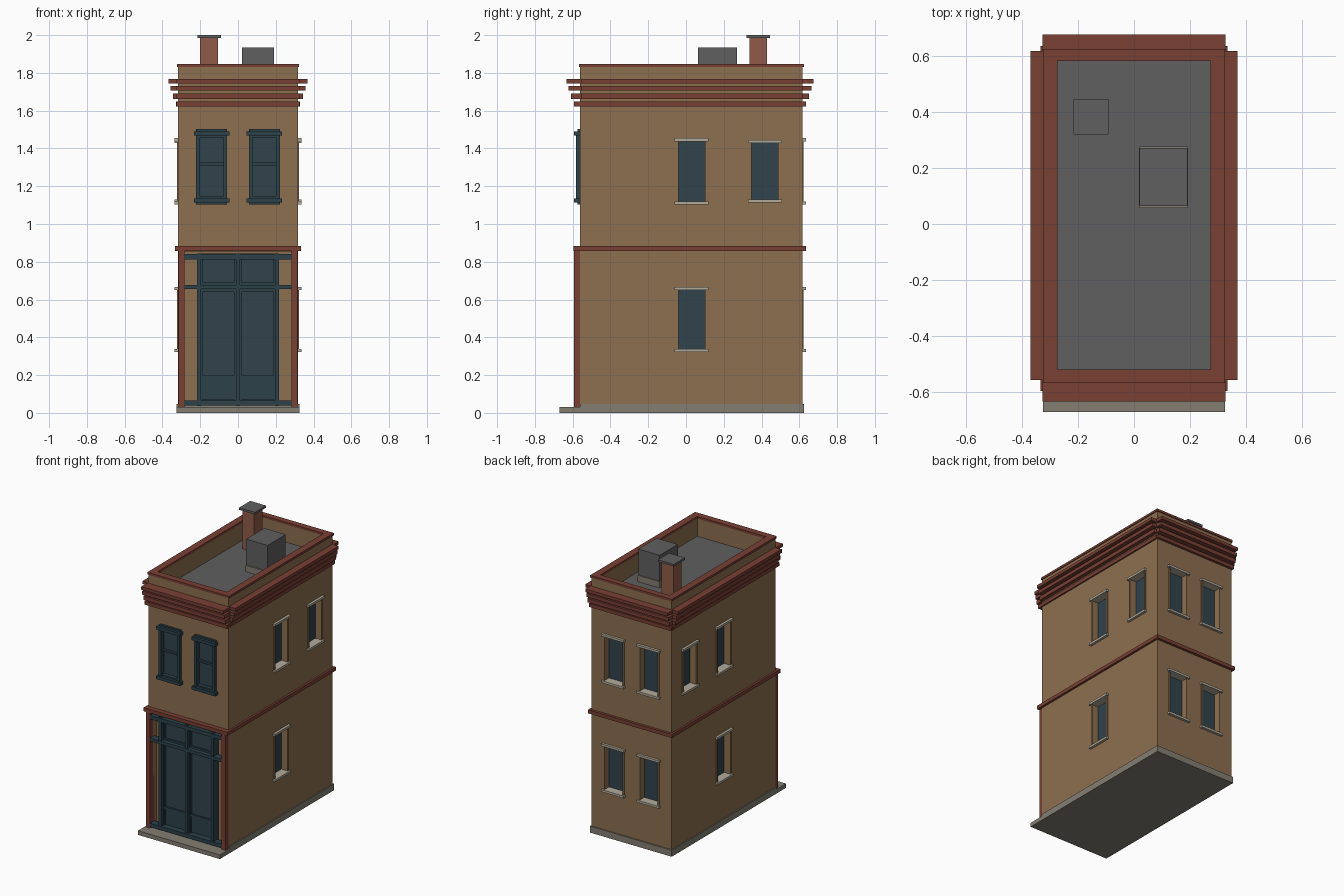
import bpy
import bmesh
from mathutils import Matrix, Vector

old = bpy.data.objects.get("Cube")
if old:
    bpy.data.objects.remove(old, do_unlink=True)


def material(name, r, g, b):
    m = bpy.data.materials.new(name)
    m.use_nodes = True
    m.diffuse_color = (r, g, b, 1)
    m.node_tree.nodes["Principled BSDF"].inputs["Base Color"].default_value = (r, g, b, 1)
    return m


TAN = material("tan wall", .27, .16, .08)
RED = material("brick red trim", .19, .05, .034)
TEAL = material("dark teal paint", .025, .053, .068)
GLASS = material("window glass", .03, .056, .07)
ROOF = material("roof grey", .115, .115, .115)
STONE = material("base stone", .23, .21, .17)
CREAM = material("pale stone trim", .45, .41, .33)
BRICK = material("chimney brick", .28, .105, .065)


def boxes(name, mat, *spans):
    """One object made of boxes, each given as (x0, x1, y0, y1, z0, z1)."""
    bm = bmesh.new()
    for x0, x1, y0, y1, z0, z1 in spans:
        centre = Vector((x0 + x1, y0 + y1, z0 + z1)) / 2
        size = (abs(x1 - x0), abs(y1 - y0), abs(z1 - z0), 1)
        bmesh.ops.create_cube(bm, size=1, matrix=Matrix.Translation(centre) @ Matrix.Diagonal(size))
    mesh = bpy.data.meshes.new(name)
    bm.to_mesh(mesh)
    bm.free()
    mesh.materials.append(mat)
    ob = bpy.data.objects.new(name, mesh)
    bpy.context.collection.objects.link(ob)
    return ob


# Main extents
W, FRONT, BACK = .318, -.56, .617
FLOOR, TOP, DEEP = 1.70, 1.83, .05
openings = [(-.273, .273, -.518, .58, FLOOR, 2),      # roof well
            (-.283, .283, -.7, -.52, .03, .855)]      # shopfront recess


def wall_span(face, u0, u1, d0, d1, z0, z1):
    """Box on a wall: u runs along it, d is the distance outward from it."""
    if face == "back":
        return (u0, u1, BACK + d0, BACK + d1, z0, z1)
    if face == "front":
        return (u0, u1, FRONT - d1, FRONT - d0, z0, z1)
    s = 1 if face == "left" else -1
    return (s * (W + d0), s * (W + d1), u0, u1, z0, z1)


def stone_window(name, face, u, z0, z1):
    """Recessed window with pale sill and lintel and tan jambs."""
    h = .083
    openings.append(wall_span(face, u - h, u + h, -DEEP, .1, z0, z1))
    boxes(name + "_glass", GLASS, wall_span(face, u - h, u + h, -DEEP, -DEEP + .006, z0, z1))
    boxes(name + "_jambs", TAN, *[wall_span(face, u + s * h, u + s * (h - .013), -DEEP, .006, z0, z1)
                                  for s in (-1, 1)])
    boxes(name + "_sill_and_lintel", CREAM,
          wall_span(face, u - h - .007, u + h + .007, -DEEP, .018, z0 - .008, z0 + .008),
          wall_span(face, u - h - .007, u + h + .007, -DEEP, .018, z1 - .008, z1 + .008))


def sash_window(name, u, z0, z1):
    """Painted front window with a frame, middle rail, sill and lintel."""
    h = .082
    openings.append(wall_span("front", u - h, u + h, -.035, .1, z0, z1))
    boxes(name + "_glass", GLASS, wall_span("front", u - h, u + h, -.035, -.012, z0, z1))
    parts = [wall_span("front", u + s * h, u + s * (h - .02), -.03, .022, z0, z1) for s in (-1, 1)]
    for z in (z0, z1):
        parts.append(wall_span("front", u - h - .012, u + h + .012, -.03, .034, z - .011, z + .011))
        parts.append(wall_span("front", u - h, u + h, -.03, .015, z - .022, z + .022))
    mid = (z0 + z1) / 2 + .015
    parts.append(wall_span("front", u - h, u + h, -.03, .005, mid - .007, mid + .007))
    boxes(name + "_frame", TEAL, *parts)


# Windows on every side
LOW, HIGH = (.33, .658), (1.112, 1.446)
for face in ("left", "right"):
    stone_window(face + "_lower_window", face, .03, *LOW)
    stone_window(face + "_upper_window", face, .03, *HIGH)
    stone_window(face + "_rear_upper_window", face, .417, HIGH[0] + .01, HIGH[1] - .01)
for side, u in (("left", .14), ("right", -.14)):
    stone_window("back_lower_window_" + side, "back", u, *LOW)
    stone_window("back_upper_window_" + side, "back", u, *HIGH)
    sash_window("front_sash_window_" + side, u, 1.125, 1.48)

# Walls with all openings cut out
walls = boxes("walls", TAN, (-W, W, FRONT, BACK, .02, TOP))
cutter = boxes("opening_cutter", TAN, *openings)
cutter.hide_render = True
cut = walls.modifiers.new("openings", "BOOLEAN")
cut.operation = "DIFFERENCE"
cut.solver = "EXACT"
cut.object = cutter
bpy.context.view_layer.objects.active = walls
bpy.ops.object.modifier_apply(modifier=cut.name)
bpy.data.objects.remove(cutter, do_unlink=True)

# Base and doorstep
boxes("base", STONE, (-.325, .325, FRONT, .626, 0, .046))
boxes("doorstep", STONE, (-.325, .325, -.67, FRONT, 0, .03))

# Belt course
boxes("belt_course", RED, (-.333, .333, -.595, .635, .857, .883))

# Cornice: four stepped tiers, each with open corners
for i, (z0, z1, out) in enumerate([(1.623, 1.648, .01), (1.663, 1.691, .027),
                                   (1.706, 1.731, .039), (1.745, 1.767, .05)]):
    x = W + out
    boxes(f"cornice_tier_{i + 1}", RED,
          (-.326, .326, FRONT - out - .022, FRONT + .03, z0, z1),
          (-.326, .326, BACK - .03, BACK + out + .008, z0, z1),
          (-x, -W + .03, -.555, BACK, z0, z1),
          (W - .03, x, -.555, BACK, z0, z1))

# Parapet cap ring
boxes("parapet_cap", RED,
      (-.324, .324, -.566, -.518, TOP, 1.846), (-.324, .324, .58, .624, TOP, 1.846),
      (-.324, -.273, -.518, .58, TOP, 1.846), (.273, .324, -.518, .58, TOP, 1.846))

# Roof, hatch and chimney
boxes("roof_deck", ROOF, (-.274, .274, -.519, .581, FLOOR - .02, FLOOR + .004))
boxes("roof_hatch", ROOF, (.02, .19, .064, .27, FLOOR, 1.935))
boxes("roof_hatch_curb", STONE, (.018, .192, .057, .277, FLOOR, 1.75))
boxes("chimney", BRICK, (-.2, -.106, .335, .43, FLOOR, 1.985))
boxes("chimney_cap", ROOF, (-.215, -.09, .319, .446, 1.985, 2))

# Shopfront pilasters
boxes("pilasters", RED, *[(s * .283, s * .315, -.594, -.54, .03, .857) for s in (-1, 1)])

# Shopfront frame: rails and posts
rails = [(-.285, .285, -.594, -.545, a, b) for a, b in ((.04, .066), (.655, .677), (.813, .84))]
posts = [(x - .011, x + .011, -.588, -.53, .036, .845) for x in (-.207, 0, .207)]
boxes("shopfront_frame", TEAL, *rails, *posts)

# Double doors with kick panels, glazing and transoms
boxes("door_slab", TEAL, (-.21, .21, -.545, -.519, .036, .845))
for side, s in (("left", 1), ("right", -1)):
    x0, x1 = s * .02, s * .187
    boxes("door_glass_" + side, GLASS, (x0, x1, -.552, -.544, .2, .64))
    boxes("transom_glass_" + side, GLASS, (x0, x1, -.552, -.544, .69, .803))
    boxes("kick_panel_" + side, TEAL, (x0, x1, -.558, -.544, .07, .185))
    boxes("door_stiles_" + side, TEAL,
          (s * .008, x0, -.565, -.544, .06, .82), (x1, s * .2, -.565, -.544, .06, .82),
          (x0, x1, -.565, -.544, .185, .2), (x0, x1, -.565, -.544, .64, .69))
